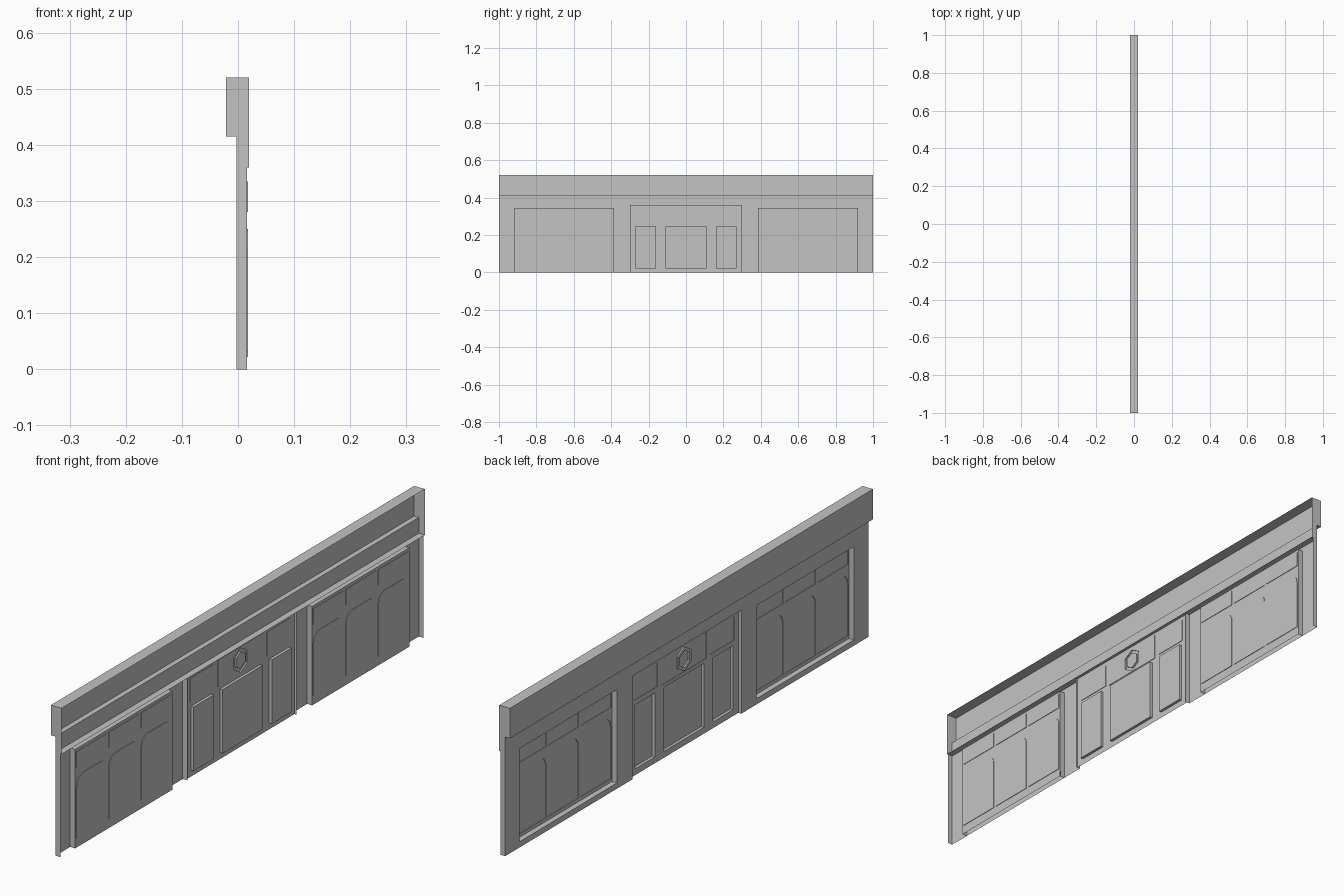
import bpy, bmesh, math
from mathutils import Vector

if "Cube" in bpy.data.objects:
    bpy.data.objects.remove(bpy.data.objects["Cube"], do_unlink=True)

# Depth planes: the street side faces -x, the shell is open behind
FACE, BACK, PANEL, GLASS, DOOR = -0.003, 0.016, 0.0162, 0.0182, 0.008
TOP = 0.36

paint = bpy.data.materials.new("grey_paint")
paint.use_nodes = True
GREY = (0.55, 0.55, 0.55, 1)
paint.diffuse_color = GREY
paint.node_tree.nodes["Principled BSDF"].inputs["Base Color"].default_value = GREY


def rect(y0, y1, z0, z1):
    return [(y0, z0), (y1, z0), (y1, z1), (y0, z1)]


def arched(y0, y1, z0, z1, r, steps=4):
    """Rectangle with rounded top corners."""
    pts = [(y0, z0), (y1, z0)]
    for cy, start in ((y1 - r, 0), (y0 + r, 90)):
        for i in range(steps + 1):
            a = math.radians(start + 90 * i / steps)
            pts.append((cy + r * math.cos(a), z1 - r + r * math.sin(a)))
    return pts


def hexagon(r, z):
    return [(r * math.sin(math.pi * i / 3), z + r * math.cos(math.pi * i / 3)) for i in range(6)]


def loop(bm, outline, x):
    return [bm.verts.new((x, y, z)) for y, z in outline]


def finish(name, bm, mirror=False):
    bmesh.ops.recalc_face_normals(bm, faces=bm.faces)
    if sum(f.normal.x * f.calc_area() for f in bm.faces) > 0:
        bmesh.ops.reverse_faces(bm, faces=bm.faces)
    mesh = bpy.data.meshes.new(name)
    bm.to_mesh(mesh)
    bm.free()
    mesh.materials.append(paint)
    ob = bpy.data.objects.new(name, mesh)
    bpy.context.collection.objects.link(ob)
    if mirror:
        mod = ob.modifiers.new("mirror", "MIRROR")
        mod.use_axis = (False, True, False)
        mod.use_mirror_merge = False
    return ob


def sheet(bm, x, border, holes):
    """Flat sheet with pressed holes; a hole is (chain of (outline, x), capped)."""
    edges = []

    def ring_edges(vs):
        return [bm.edges.new((a, b)) for a, b in zip(vs, vs[1:] + vs[:1])]

    edges += ring_edges(loop(bm, border, x))
    rims = []
    for chain, capped in holes:
        rim = loop(bm, chain[0][0], x)
        edges += ring_edges(rim)
        rims.append((rim, chain, capped))
    bmesh.ops.triangle_fill(bm, edges=edges, use_beauty=True, normal=Vector((-1, 0, 0)))
    for rim, chain, capped in rims:
        for outline, depth in chain:
            nxt = loop(bm, outline, depth)
            for i in range(len(rim)):
                j = (i + 1) % len(rim)
                bm.faces.new((rim[i], rim[j], nxt[j], nxt[i]))
            rim = nxt
        if capped:
            bm.faces.new(rim)


def pressed(outline, depth):
    return ([(outline, depth)], True)


def side_wall(bm, y, x0, x1, z0, z1):
    bm.faces.new([bm.verts.new((x, y, z)) for x, z in ((x0, z0), (x1, z0), (x1, z1), (x0, z1))])


# Piers around the side bays, with returns and sill
bm = bmesh.new()
sheet(bm, FACE, rect(0.3, 1, 0, TOP), [([(rect(0.385, 0.92, 0.02, 0.345), PANEL)], False)])
for y, h in ((0.3, TOP), (1, TOP), (0.385, 0.02), (0.92, 0.02)):
    side_wall(bm, y, FACE, BACK, 0, h)
finish("pier_walls", bm, mirror=True)

# Side bay panels: three arched panes below three transom panes
bm = bmesh.new()
panes = []
pitch = (0.92 - 0.385) / 3
for i in range(3):
    y0 = 0.385 + pitch * i + 0.006
    y1 = y0 + pitch - 0.012
    panes.append(pressed(arched(y0, y1, 0.032, 0.25, 0.035), GLASS))
    panes.append(pressed(rect(y0, y1, 0.28, 0.335), GLASS))
sheet(bm, PANEL, rect(0.385, 0.92, 0, 0.345), panes)
finish("side_bay_panels", bm, mirror=True)

# Central entrance: deep lower windows, shallow transoms, hexagonal ring
bm = bmesh.new()
parts = []
for y0, y1 in ((-0.27, -0.16), (0.16, 0.27), (-0.11, 0.11)):
    parts.append(pressed(rect(y0, y1, 0.022, 0.245), GLASS))
for y0, y1 in ((-0.275, -0.145), (0.145, 0.275)):
    parts.append(pressed(rect(y0, y1, 0.262, 0.345), DOOR + 0.002))
sheet(bm, DOOR, rect(-0.3, 0.3, 0, TOP), parts + [([(rect(-0.125, 0.125, 0.257, 0.35), DOOR + 0.002)], False)])
big, small, mid = hexagon(0.042, 0.303), hexagon(0.03, 0.303), DOOR + 0.002
ring = ([(big, DOOR - 0.003), (small, DOOR - 0.003), (small, mid)], True)
sheet(bm, mid, rect(-0.125, 0.125, 0.257, 0.35), [ring])
finish("entrance_panel", bm)

# Overhanging fascia board with closed ends and a shelf beneath
bm = bmesh.new()
profile = [(0.02, 0.52), (-0.021, 0.52), (-0.021, 0.415), (FACE, 0.415), (FACE, TOP), (0.02, TOP)]
ends = [[bm.verts.new((x, y, z)) for x, z in profile] for y in (-1, 1)]
for i in range(len(profile) - 1):
    bm.faces.new((ends[0][i], ends[0][i + 1], ends[1][i + 1], ends[1][i]))
for end in ends:
    bm.faces.new(end)
finish("fascia", bm)
